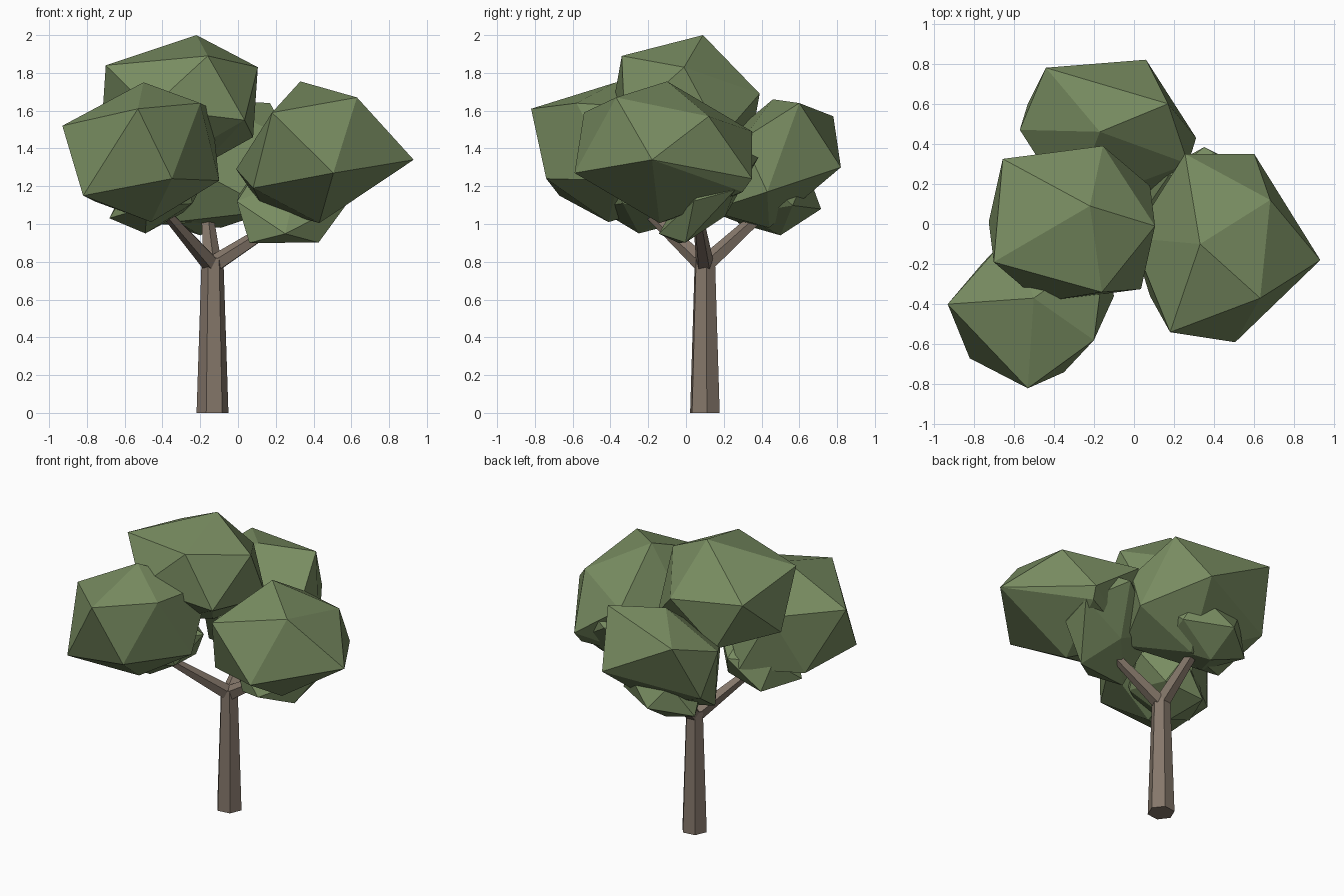
import bpy
import bmesh
import math
from mathutils import Matrix, Vector

cube = bpy.data.objects.get("Cube")
if cube:
    bpy.data.objects.remove(cube, do_unlink=True)


def make_material(name, colour):
    mat = bpy.data.materials.new(name)
    mat.use_nodes = True
    rgba = (*colour, 1.0)
    mat.diffuse_color = rgba
    mat.node_tree.nodes["Principled BSDF"].inputs["Base Color"].default_value = rgba
    return mat


leaf_green = make_material("leaf_green", (0.19, 0.265, 0.12))
bark_brown = make_material("bark_brown", (0.235, 0.185, 0.145))


def finish(name, bm, mat):
    """Turn a bmesh into a flat shaded object."""
    bmesh.ops.recalc_face_normals(bm, faces=bm.faces[:])
    mesh = bpy.data.meshes.new(name)
    bm.to_mesh(mesh)
    bm.free()
    mesh.materials.append(mat)
    obj = bpy.data.objects.new(name, mesh)
    bpy.context.collection.objects.link(obj)
    return obj


def foliage(name, centre, spokes, tips=()):
    """Faceted mass: each spoke gives two opposite corners, tips pull it further out."""
    centre = Vector(centre)
    bm = bmesh.new()
    for spoke in spokes:
        for side in (1, -1):
            bm.verts.new(centre + side * Vector(spoke))
    for tip in tips:
        bm.verts.new(tip)
    bmesh.ops.convex_hull(bm, input=bm.verts[:])
    loose = [v for v in bm.verts if not v.link_faces]
    bmesh.ops.delete(bm, geom=loose, context="VERTS")
    return finish(name, bm, leaf_green)


def tuft(name, centre, pole, spoke_u, spoke_v):
    """Skewed icosahedron: pole reaches its tip, the spokes span the ring below it."""
    ring = 2 / math.sqrt(5)
    axes = Matrix((Vector(spoke_u) / ring, Vector(spoke_v) / ring, Vector(pole)))
    bm = bmesh.new()
    bmesh.ops.create_icosphere(
        bm, subdivisions=1, radius=1,
        matrix=Matrix.Translation(centre) @ axes.transposed().to_4x4())
    return finish(name, bm, leaf_green)


def limb(name, start, end, r_start, r_end, sides, roll=0.0):
    """Tapered prism between two points."""
    start, end = Vector(start), Vector(end)
    axis = end - start
    turn = axis.to_track_quat("Z", "Y").to_matrix().to_4x4()
    bm = bmesh.new()
    bmesh.ops.create_cone(
        bm, cap_ends=True, segments=sides, radius1=r_start, radius2=r_end,
        depth=axis.length,
        matrix=Matrix.Translation((start + end) / 2) @ turn @ Matrix.Rotation(roll, 4, "Z"))
    return finish(name, bm, bark_brown)


# Trunk and its three branches
limb("trunk", (-0.135, 0.10, 0), (-0.135, 0.10, 0.82), 0.085, 0.058, 6, math.radians(37))
fork = (-0.135, 0.10, 0.78)
limb("left_branch", fork, (0.30, 0.06, 1.06), 0.050, 0.026, 5)
limb("right_branch", fork, (-0.40, -0.22, 1.08), 0.050, 0.026, 5)
limb("back_branch", fork, (-0.17, 0.45, 1.10), 0.050, 0.030, 5)

# Large foliage masses
foliage("top_foliage", (-0.31, 0.0, 1.65),
        [(0.09, 0.09, 0.35), (0.415, -0.01, 0.18), (0.155, 0.39, 0.04),
         (-0.345, 0.325, 0.10), (-0.39, -0.19, 0.19), (0.15, -0.34, 0.24)],
        tips=[(-0.19, 0.0, 1.31)])
foliage("left_foliage", (0.38, -0.12, 1.38),
        [(-0.05, 0.02, 0.375), (0.25, -0.25, 0.29), (0.30, 0.24, 0.19),
         (-0.125, 0.47, 0.11), (-0.39, 0.05, -0.09), (-0.20, -0.42, 0.21)],
        tips=[(0.93, -0.18, 1.34), (0.60, 0.35, 1.24)])
foliage("right_foliage", (-0.48, -0.39, 1.38),
        [(-0.02, 0.02, 0.37), (0.28, -0.19, 0.26), (0.34, 0.28, 0.23),
         (-0.13, 0.35, 0.14), (-0.38, -0.03, 0.15), (-0.05, -0.43, 0.23)],
        tips=[(-0.93, -0.40, 1.52)])
foliage("back_foliage", (-0.13, 0.45, 1.32),
        [(-0.31, 0.33, 0.25), (0.30, 0.15, 0.32), (-0.04, 0.01, 0.34),
         (-0.44, 0.02, 0.15), (-0.40, 0.15, -0.13), (0.19, 0.37, -0.02)])

# Small foliage tufts beneath them
tuft("left_tuft", (0.30, 0.12, 1.15),
     (0.24, 0.16, 0.25), (0.18, -0.15, -0.14), (0.15, 0.12, -0.04))
tuft("right_tuft", (-0.42, -0.21, 1.15),
     (0.07, 0.04, 0.20), (0.23, 0.05, 0.03), (-0.04, 0.25, -0.04))
tuft("back_tuft", (-0.15, 0.46, 1.14),
     (0.05, -0.04, 0.20), (0.27, -0.06, 0.03), (0.05, 0.23, 0.04))
